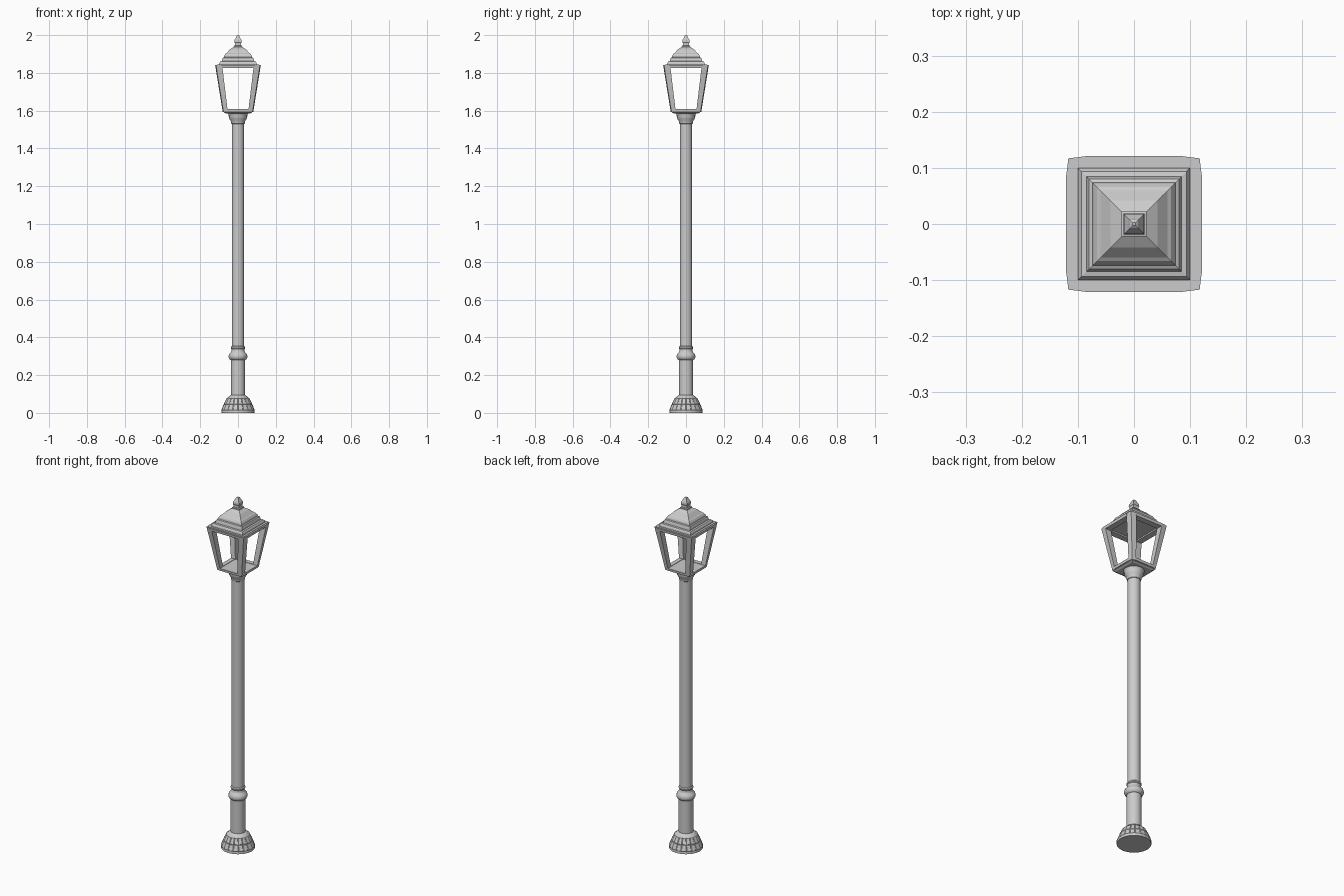
import bpy, bmesh, math
from mathutils import Vector

if "Cube" in bpy.data.objects:
    bpy.data.objects.remove(bpy.data.objects["Cube"])


def finish(name, bm, smooth=False):
    bmesh.ops.remove_doubles(bm, verts=bm.verts, dist=1e-5)
    bmesh.ops.recalc_face_normals(bm, faces=bm.faces)
    me = bpy.data.meshes.new(name)
    bm.to_mesh(me)
    bm.free()
    ob = bpy.data.objects.new(name, me)
    bpy.context.collection.objects.link(ob)
    if smooth:
        bpy.ops.object.select_all(action='DESELECT')
        ob.select_set(True)
        bpy.context.view_layer.objects.active = ob
        bpy.ops.object.shade_smooth_by_angle(angle=math.radians(35))
    return ob


def lathe(profile, sides):
    """Stack of capped rings; four sides gives a square with half-width r."""
    bm = bmesh.new()
    off = math.pi / 4 if sides == 4 else 0
    k = math.sqrt(2) if sides == 4 else 1
    rings = [[bm.verts.new((r * k * math.cos(off + 2 * math.pi * i / sides),
                            r * k * math.sin(off + 2 * math.pi * i / sides), z))
              for i in range(sides)] for r, z in profile]
    for a, b in zip(rings, rings[1:]):
        for i in range(sides):
            j = (i + 1) % sides
            bm.faces.new((a[i], a[j], b[j], b[i]))
    bm.faces.new(rings[0][::-1])
    bm.faces.new(rings[-1])
    return bm


def loft(bm, low, high):
    """Closed prism between two outlines with equal point counts."""
    a = [bm.verts.new(p) for p in low]
    b = [bm.verts.new(p) for p in high]
    n = len(a)
    for i in range(n):
        bm.faces.new((a[i], a[(i + 1) % n], b[(i + 1) % n], b[i]))
    bm.faces.new(a[::-1])
    bm.faces.new(b)


def turn(p, q):
    """Rotate a point by q quarter turns about z."""
    x, y, z = p
    for _ in range(q):
        x, y = -y, x
    return Vector((x, y, z))


# Flared foot with raised panels
bm = lathe([(0.088, 0), (0.087, 0.012), (0.074, 0.045), (0.058, 0.078),
            (0.048, 0.088), (0.038, 0.094)], 20)
panels = [f for f in bm.faces if len(f.verts) == 4
          and 0.02 < f.calc_center_median().z < 0.075]
bmesh.ops.recalc_face_normals(bm, faces=bm.faces)
bmesh.ops.inset_individual(bm, faces=panels, thickness=0.003, depth=0.0025)
finish("base_foot", bm)

# Turned pole with mouldings and collar
finish("pole", lathe([
    (0.038, 0.085), (0.038, 0.280), (0.044, 0.283), (0.049, 0.292),
    (0.050, 0.301), (0.047, 0.312), (0.039, 0.320), (0.035, 0.326),
    (0.035, 0.338), (0.038, 0.342), (0.038, 0.348), (0.033, 0.353),
    (0.033, 1.530), (0.036, 1.532), (0.038, 1.545), (0.046, 1.558),
    (0.049, 1.568), (0.049, 1.578), (0.055, 1.588), (0.055, 1.595)], 24), True)

# Lantern floor plate
finish("lantern_floor", lathe([(0.066, 1.586), (0.076, 1.592),
                               (0.074, 1.606)], 4))

# Four tapering corner posts
ZB, ZT = 1.594, 1.842
bm = bmesh.new()


def post_outline(outer, inner, z, q):
    c = outer - 0.004
    return [turn(p, q) for p in ((inner, inner, z), (outer, inner, z),
                                 (c, c, z), (inner, outer, z))]


for q in range(4):
    loft(bm, post_outline(0.081, 0.054, ZB, q), post_outline(0.121, 0.084, ZT, q))
finish("corner_posts", bm)


# Rails around the lantern opening
def rail_ring(name, o0, o1, w, z0, z1):
    bm = bmesh.new()
    for q in range(4):
        def outline(o, z):
            return [turn(p, q) for p in ((-o + w, -o + w, z), (-o + w, -o, z),
                                         (o - w, -o, z), (o - w, -o + w, z))]
        loft(bm, outline(o0, z0), outline(o1, z1))
    return finish(name, bm)


rail_ring("bottom_rail", 0.081, 0.083, 0.024, 1.594, 1.608)
rail_ring("top_rail", 0.1185, 0.121, 0.034, 1.827, 1.842)

# Stepped roof
finish("roof", lathe([
    (0.112, 1.836), (0.112, 1.844), (0.100, 1.844), (0.099, 1.852),
    (0.094, 1.860), (0.085, 1.862), (0.083, 1.872), (0.080, 1.880),
    (0.074, 1.883), (0.072, 1.892), (0.066, 1.901), (0.060, 1.905),
    (0.042, 1.925), (0.022, 1.938)], 4))

# Finial
finish("finial", lathe([
    (0.023, 1.934), (0.022, 1.943), (0.016, 1.945), (0.016, 1.957),
    (0.019, 1.962), (0.018, 1.974), (0.010, 1.989), (0.007, 1.997),
    (0.003, 2.0)], 4))
